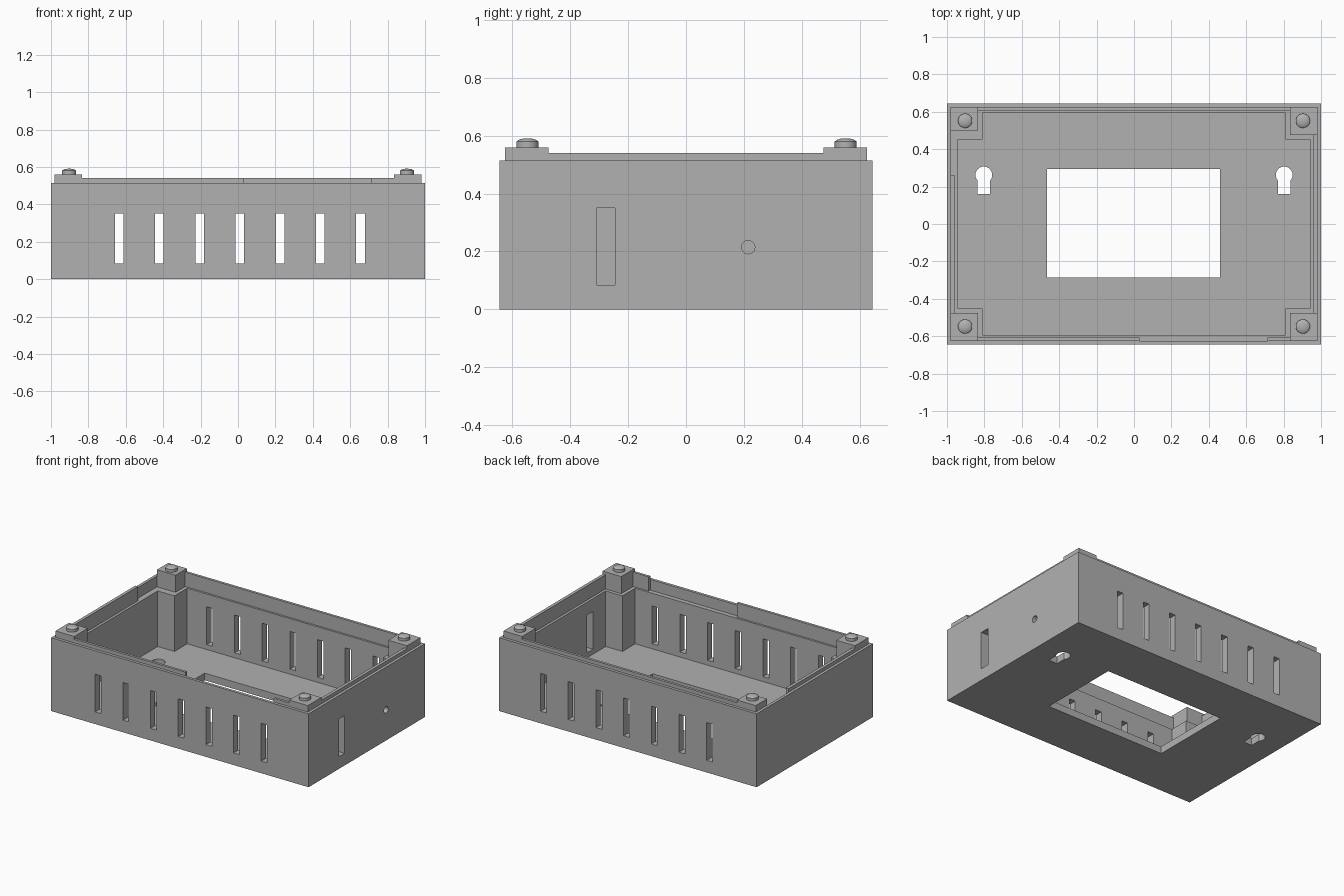
import bpy, bmesh, math
from mathutils import Matrix

cube = bpy.data.objects.get("Cube")
if cube:
    bpy.data.objects.remove(cube, do_unlink=True)

grey = bpy.data.materials.new("plain_grey")
grey.use_nodes = True
grey.diffuse_color = (0.44, 0.44, 0.44, 1)
grey.node_tree.nodes["Principled BSDF"].inputs["Base Color"].default_value = (0.44, 0.44, 0.44, 1)


def finish(name, bm):
    bmesh.ops.recalc_face_normals(bm, faces=bm.faces)
    mesh = bpy.data.meshes.new(name)
    bm.to_mesh(mesh)
    bm.free()
    mesh.materials.append(grey)
    obj = bpy.data.objects.new(name, mesh)
    bpy.context.collection.objects.link(obj)
    return obj


def prism(name, outline, z0, z1):
    bm = bmesh.new()
    face = bm.faces.new([bm.verts.new((x, y, z0)) for x, y in outline])
    top = bmesh.ops.extrude_face_region(bm, geom=[face])["geom"]
    verts = [v for v in top if isinstance(v, bmesh.types.BMVert)]
    bmesh.ops.translate(bm, vec=(0, 0, z1 - z0), verts=verts)
    return finish(name, bm)


def box(name, x, y, z):
    return prism(name, [(x[0], y[0]), (x[1], y[0]), (x[1], y[1]), (x[0], y[1])], *z)


def cylinder(name, radius, depth, matrix, top_radius=None):
    bm = bmesh.new()
    bmesh.ops.create_cone(bm, cap_ends=True, segments=32, radius1=radius,
                          radius2=top_radius or radius, depth=depth, matrix=matrix)
    return finish(name, bm)


def cross(name, wide, tall, z0, z1):
    """Rectangle with its four corners stepped in, to leave corner posts."""
    (xw, yw), (xt, yt) = wide, tall
    quarter = [(xw, yw), (xt, yw), (xt, yt)]
    outline = quarter + [(-x, y) for x, y in reversed(quarter)]
    outline += [(-x, -y) for x, y in quarter] + [(x, -y) for x, y in reversed(quarter)]
    return prism(name, outline, z0, z1)


def combine(target, other, operation):
    mod = target.modifiers.new("combine", 'BOOLEAN')
    mod.operation, mod.solver, mod.object = operation, 'EXACT', other
    bpy.context.view_layer.objects.active = target
    bpy.ops.object.modifier_apply(modifier=mod.name)
    bpy.data.objects.remove(other, do_unlink=True)


# Solid case body with stepped rim and raised corner pads
case = box("case_shell", (-1, 1), (-0.645, 0.645), (0, 0.515))
combine(case, box("rim", (-0.98, 0.98), (-0.625, 0.625), (0.3, 0.54)), 'UNION')
for sx in (-1, 1):
    for sy in (-1, 1):
        inner = 0.5 if (sx, sy) == (-1, 1) else 0.475
        combine(case, box("pad", sorted((sx * 0.835, sx * 0.98)),
                          sorted((sy * inner, sy * 0.625)), (0.3, 0.56)), 'UNION')

# Cavity: thick lower walls and posts, thinner upper rim
cuts = [cross("lower_cavity", (0.94, 0.452), (0.81, 0.593), 0.05, 0.5),
        cross("upper_cavity", (0.958, 0.475), (0.835, 0.607), 0.44, 0.7)]

# Gaps in the rim at the front and on one side
cuts += [box("front_gap", (0.03, 0.715), (-0.625, -0.5), (0.44, 0.7)),
         box("side_gap", (-0.98, -0.83), (0.26, 0.5), (0.44, 0.7))]

# Row of vent slots through front and back
for i in range(7):
    x = -0.635 + 0.215 * i
    cuts.append(box("vent", (x - 0.023, x + 0.023), (-0.8, 0.8), (0.085, 0.35)))

# Side slot and round hole
cuts.append(box("side_slot", (0.88, 1.1), (-0.31, -0.245), (0.085, 0.35)))
cuts.append(cylinder("side_hole", 0.023, 0.3, Matrix.Translation((1, 0.215, 0.215))
                     @ Matrix.Rotation(math.pi / 2, 4, 'Y')))

# Floor window and two hanging keyholes
cuts.append(box("window", (-0.465, 0.46), (-0.287, 0.295), (-0.1, 0.1)))
for x in (-0.803, 0.803):
    cuts.append(cylinder("keyhole_round", 0.045, 0.2, Matrix.Translation((x, 0.262, 0))))
    cuts.append(box("keyhole_slot", (x - 0.033, x + 0.033), (0.16, 0.262), (-0.1, 0.1)))

for cutter in cuts:
    combine(case, cutter, 'DIFFERENCE')

# Locating pegs with softly domed tops
profile = [(0.038, 0.56), (0.038, 0.58), (0.03, 0.586), (0.016, 0.59), (0, 0.591)]
for side, x in (("right", -0.903), ("left", 0.903)):
    for end, y in (("front", -0.548), ("back", 0.552)):
        bm = bmesh.new()
        verts = [bm.verts.new((r, 0, z)) for r, z in profile]
        edges = [bm.edges.new(pair) for pair in zip(verts, verts[1:])]
        bmesh.ops.spin(bm, geom=verts + edges, cent=(0, 0, 0), axis=(0, 0, 1),
                       angle=math.tau, steps=32)
        bmesh.ops.remove_doubles(bm, verts=bm.verts, dist=0.0005)
        peg = finish(f"{end}_{side}_peg", bm)
        peg.location = (x, y, 0)
        bpy.ops.object.select_all(action='DESELECT')
        peg.select_set(True)
        bpy.context.view_layer.objects.active = peg
        bpy.ops.object.shade_smooth_by_angle(angle=math.radians(35))
